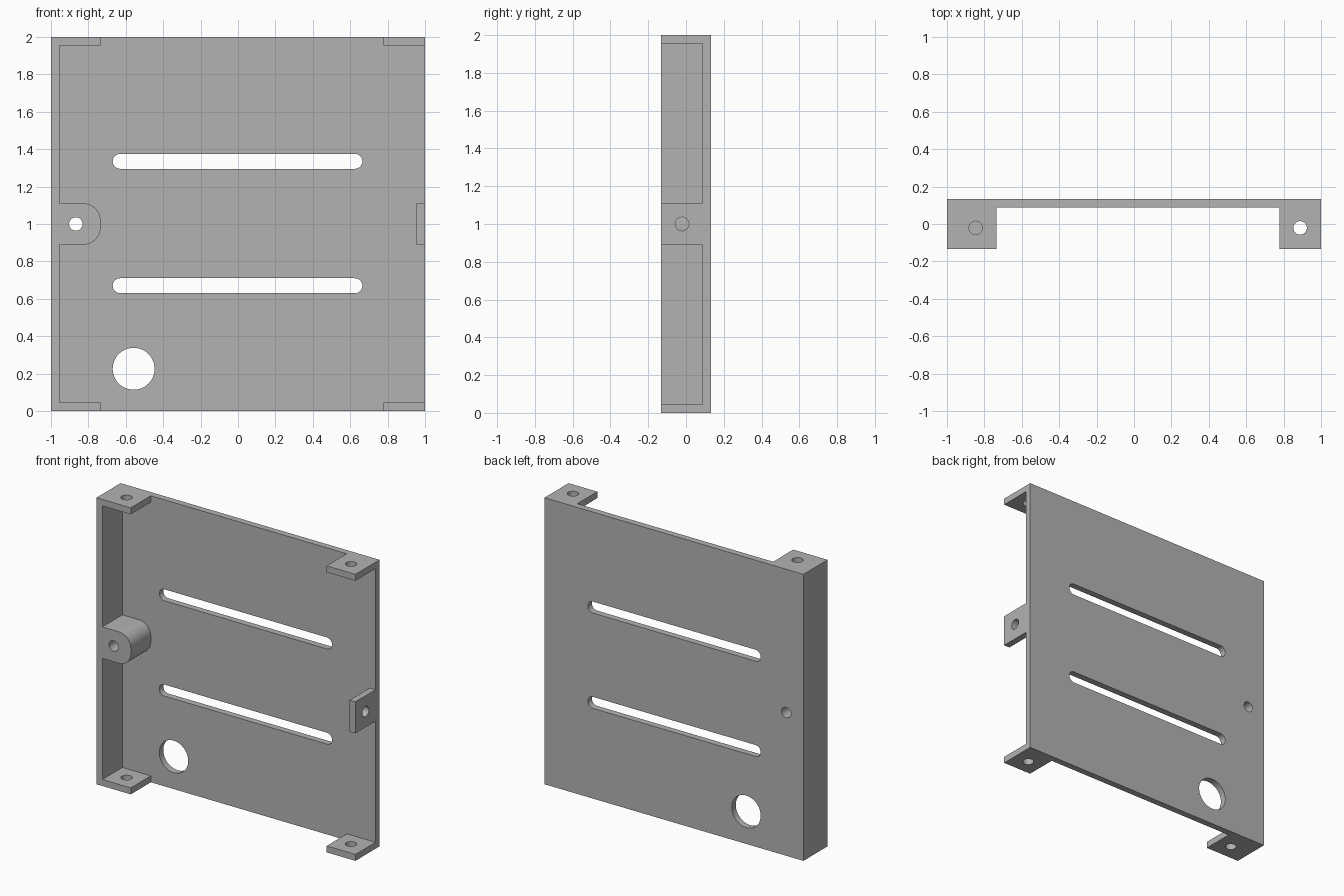
import bpy, bmesh
from math import sin, cos, pi
from mathutils import Matrix, Vector

cube = bpy.data.objects.get("Cube")
if cube:
    bpy.data.objects.remove(cube, do_unlink=True)

grey = bpy.data.materials.new("plain grey")
grey.use_nodes = True
COLOUR = (0.45, 0.45, 0.45, 1)
grey.diffuse_color = COLOUR
grey.node_tree.nodes["Principled BSDF"].inputs["Base Color"].default_value = COLOUR

T = 0.045          # sheet thickness
D = 0.133          # half depth
INNER = D - T      # front surface of the back panel
HOLE = 0.036       # screw hole radius
HOLE_Y = -0.021

# Profile planes: the first two axes span the profile, the third is the extrusion
X, Y, Z = Vector((1, 0, 0)), Vector((0, 1, 0)), Vector((0, 0, 1))
PLANES = {"front": (X, Z, -Y), "side": (Y, Z, X), "top": (X, Y, Z)}


def arc(cx, cy, r, start, end, n=12):
    return [(cx + r * cos(start + (end - start) * i / n),
             cy + r * sin(start + (end - start) * i / n)) for i in range(n + 1)]


def circle(cx, cy, r, n=48):
    return arc(cx, cy, r, 0, 2 * pi, n)[:-1]


def rect(x0, x1, y0, y1):
    return [(x0, y0), (x1, y0), (x1, y1), (x0, y1)]


def slot(x0, x1, y, r):
    return arc(x1 - r, y, r, -pi / 2, pi / 2) + arc(x0 + r, y, r, pi / 2, 3 * pi / 2)


def sheet(name, plane, outline, w0, w1, holes=()):
    """Extrude an outline with holes from w0 to w1 along the plane's third axis."""
    curve = bpy.data.curves.new(name, "CURVE")
    curve.dimensions = "2D"
    curve.fill_mode = "BOTH"
    curve.extrude = (w1 - w0) / 2
    for loop in (outline, *holes):
        spline = curve.splines.new("POLY")
        spline.points.add(len(loop) - 1)
        for point, (u, v) in zip(spline.points, loop):
            point.co = (u, v, 0, 1)
        spline.use_cyclic_u = True
    temp = bpy.data.objects.new(name + "_profile", curve)
    bpy.context.collection.objects.link(temp)
    bpy.context.view_layer.update()
    graph = bpy.context.evaluated_depsgraph_get()
    mesh = bpy.data.meshes.new_from_object(temp.evaluated_get(graph))
    bpy.data.objects.remove(temp, do_unlink=True)
    bpy.data.curves.remove(curve)

    basis = Matrix(PLANES[plane]).transposed().to_4x4()
    mesh.transform(basis @ Matrix.Translation((0, 0, (w0 + w1) / 2)))
    bm = bmesh.new()
    bm.from_mesh(mesh)
    bmesh.ops.remove_doubles(bm, verts=bm.verts, dist=1e-5)
    bmesh.ops.recalc_face_normals(bm, faces=bm.faces)
    bm.to_mesh(mesh)
    bm.free()
    mesh.name = name
    mesh.materials.clear()
    mesh.materials.append(grey)

    obj = bpy.data.objects.new(name, mesh)
    bpy.context.collection.objects.link(obj)
    bpy.ops.object.select_all(action="DESELECT")
    obj.select_set(True)
    bpy.context.view_layer.objects.active = obj
    bpy.ops.object.shade_smooth_by_angle(angle=pi / 6)
    return obj


# Back panel with two slots, a cable hole and the boss screw hole
BOSS_HOLE = circle(-0.867, 1, HOLE)
sheet("back_panel", "front", rect(-1, 1, 0, 2), -D, -INNER,
      [slot(-0.67, 0.665, 1.335, 0.04), slot(-0.67, 0.665, 0.67, 0.04),
       circle(-0.558, 0.226, 0.112), BOSS_HOLE])

# Solid side wall
sheet("side_wall", "side", rect(-D, INNER, 0, 2), -1, T - 1)

# Rounded screw boss on the side wall
R = 0.09
boss = ([(T - 1, 0.89)] + arc(-0.735 - R, 0.89 + R, R, -pi / 2, 0)
        + arc(-0.735 - R, 1.11 - R, R, 0, pi / 2) + [(T - 1, 1.11)])
sheet("screw_boss", "front", boss, -INNER, D, [BOSS_HOLE])

# Small tab in the middle of the open side
sheet("side_tab", "side", rect(-D, INNER, 0.89, 1.11), 1 - T, 1,
      [circle(HOLE_Y, 1, HOLE)])

# Corner tabs, top and bottom
for level, z in (("bottom", 0), ("top", 2 - T)):
    for side, x0, x1, hx in (("right", T - 1, -0.735, -0.846), ("left", 0.778, 1, 0.888)):
        sheet(f"{level}_{side}_tab", "top", rect(x0, x1, -D, INNER), z, z + T,
              [circle(hx, HOLE_Y, HOLE)])
